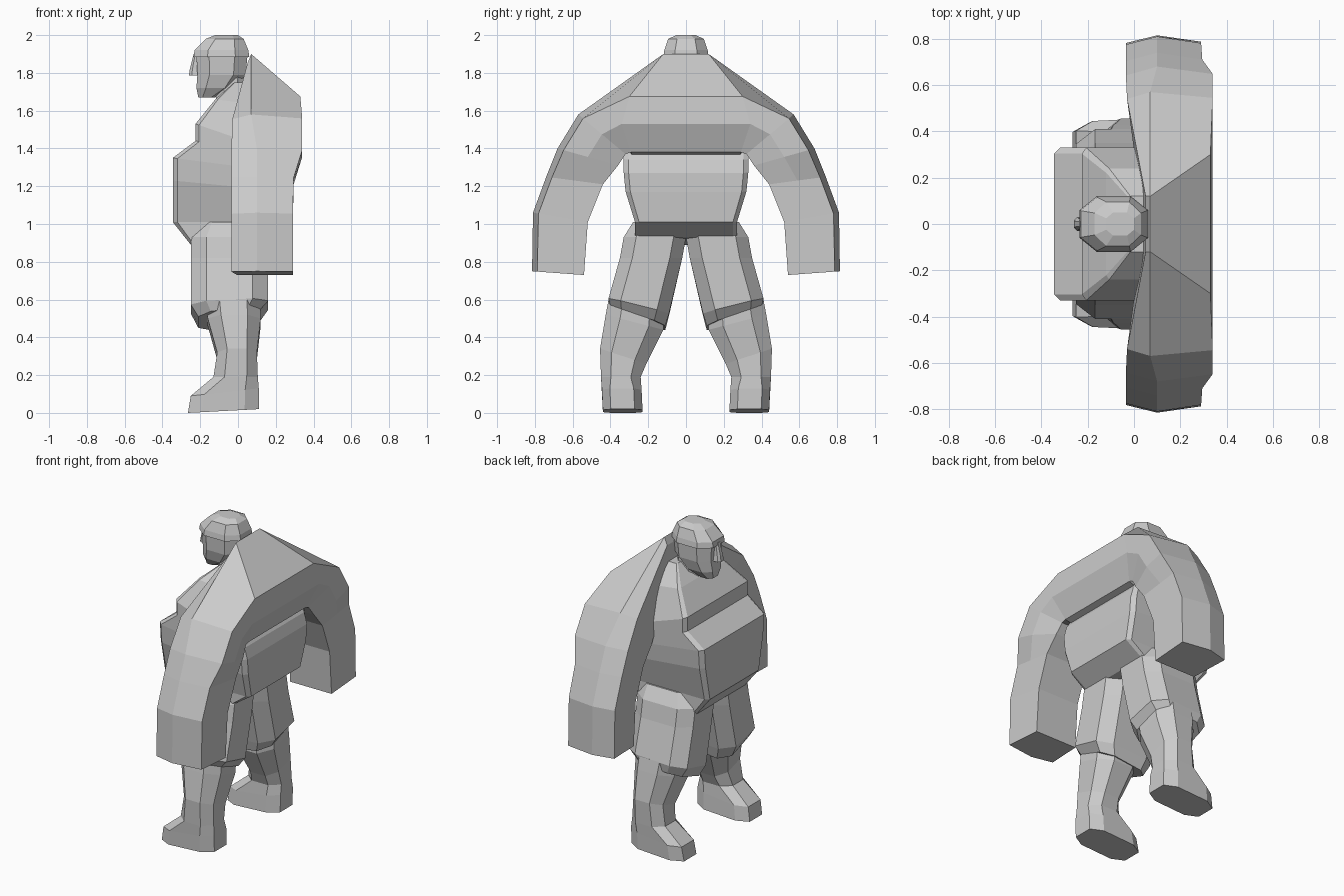
import bpy
import bmesh
from mathutils import Vector

cube = bpy.data.objects.get("Cube")
if cube:
    bpy.data.objects.remove(cube, do_unlink=True)

grey = bpy.data.materials.new("plain grey")
grey.use_nodes = True
tone = (0.6, 0.6, 0.6, 1)
grey.diffuse_color = tone
grey.node_tree.nodes["Principled BSDF"].inputs["Base Color"].default_value = tone


def loft(name, rings, mirrored=False, cap_start=True, cap_end=True):
    """Skin a list of equal-length point rings into a flat-shaded object."""
    bm = bmesh.new()
    loops = [[bm.verts.new(point) for point in ring] for ring in rings]
    count = len(loops[0])
    for first, second in zip(loops, loops[1:]):
        for i in range(count):
            j = (i + 1) % count
            bm.faces.new((first[i], first[j], second[j], second[i]))
    if cap_start:
        bm.faces.new(loops[0][::-1])
    if cap_end:
        bm.faces.new(loops[-1])
    bmesh.ops.recalc_face_normals(bm, faces=bm.faces[:])
    mesh = bpy.data.meshes.new(name)
    bm.to_mesh(mesh)
    bm.free()
    mesh.materials.append(grey)
    obj = bpy.data.objects.new(name, mesh)
    bpy.context.collection.objects.link(obj)
    if mirrored:
        mirror = obj.modifiers.new("Mirror", "MIRROR")
        mirror.use_axis = (False, True, False)
        mirror.use_clip = True
    return obj


def ring(front, back, inner, outer, z, chamfer=0.25, lean=0.0, slope=0.0):
    """Chamfered rectangle; lean raises the outer side, slope raises the back."""
    cx, cy = (front + back) / 2, (inner + outer) / 2
    rx, ry = (back - front) / 2, (outer - inner) / 2
    cut = 1 - 2 * chamfer
    corners = [(1, cut), (cut, 1), (-cut, 1), (-1, cut),
               (-1, -cut), (-cut, -1), (cut, -1), (1, -cut)]
    return [(cx + u * rx, cy + v * ry, z + lean * v + slope * u) for u, v in corners]


def arm_ring(front, middle, back, outer, inner, drop=0.0):
    """Arm section: a broad back, a ridged outer side and a narrow front."""
    outer, inner = Vector(outer), Vector(inner)

    def at(x, t):
        y, z = outer.lerp(inner, t)
        return (x, y, z)
    return [at(front + 0.03, 1), at(front, 0.12), at(middle, 0),
            at(back, 0.1), at(back, 0.5), at(back - drop, 1)]


# Coat: one shoulder and arm, mirrored across the spine
collar = [(0.0, 0.28, 1.3), (0.05, 0.12, 1.85), (0.07, 0.12, 1.9),
          (0.33, 0.3, 1.675), (0.34, 0.34, 1.53), (0.28, 0.29, 1.38)]
spine = [(x, 0, z) for x, y, z in collar]
loft("coat_and_arms", [
    spine,
    collar,
    arm_ring(-0.03, 0.07, 0.34, (0.57, 1.58), (0.32, 1.37), 0.06),
    arm_ring(-0.035, 0.1, 0.34, (0.68, 1.4), (0.36, 1.31), 0.05),
    arm_ring(-0.035, 0.1, 0.295, (0.74, 1.25), (0.44, 1.21)),
    arm_ring(-0.035, 0.1, 0.29, (0.81, 1.06), (0.52, 1.01)),
    arm_ring(-0.035, 0.1, 0.29, (0.815, 0.75), (0.54, 0.73)),
], mirrored=True, cap_start=False)

# Torso: chest, overhanging belly and flat lower back
torso_profile = [
    # front, back, half width, height, slope
    (-0.02, 0.1, 0.12, 1.75, 0),
    (-0.12, 0.2, 0.24, 1.64, -0.02),
    (-0.225, 0.24, 0.33, 1.45, -0.08),
    (-0.225, 0.26, 0.33, 1.39, -0.05),
    (-0.345, 0.28, 0.33, 1.31, -0.04),
    (-0.345, 0.28, 0.32, 1.2, -0.03),
    (-0.345, 0.27, 0.27, 1.01, 0),
    (-0.25, 0.15, 0.27, 0.91, 0.02),
]
loft("torso", [ring(f, b, -w, w, z, 0.04, slope=s) for f, b, w, z, s in torso_profile])

# Shorts: one leg, mirrored, with a tucked hem
loft("shorts", [
    ring(-0.21, 0.15, 0, 0.28, 1.01, 0.2),
    ring(-0.25, 0.16, 0, 0.33, 0.93, 0.2),
    ring(-0.25, 0.16, 0.02, 0.35, 0.82, 0.2),
    ring(-0.25, 0.16, 0.09, 0.41, 0.56, 0.2, lean=0.04, slope=0.01),
    ring(-0.21, 0.12, 0.11, 0.4, 0.5, 0.2, lean=0.05, slope=0.02),
], mirrored=True)

# Legs running down into blunt feet
loft("legs_and_feet", [
    ring(-0.17, 0.12, 0.12, 0.41, 0.55, lean=0.05),
    ring(-0.16, 0.12, 0.12, 0.425, 0.48, lean=0.04),
    ring(-0.11, 0.1, 0.21, 0.455, 0.3, lean=0.04),
    ring(-0.13, 0.105, 0.24, 0.45, 0.19),
    ring(-0.25, 0.11, 0.235, 0.445, 0.11, 0.2, slope=0.02),
    ring(-0.265, 0.11, 0.23, 0.44, 0.01, 0.2, slope=0.01),
], mirrored=True)

# Head with a cap of hair overhanging the face
loft("neck", [ring(-0.12, 0.06, -0.08, 0.08, 1.58), ring(-0.11, 0.03, -0.08, 0.08, 1.78)])
head_profile = [
    # front, back, half width, height
    (-0.21, -0.12, 0.05, 1.67),
    (-0.22, -0.02, 0.085, 1.72),
    (-0.215, 0.04, 0.105, 1.79),
    (-0.22, 0.05, 0.11, 1.89),
]
loft("head", [ring(f, b, -w, w, z) for f, b, w, z in head_profile])
hair_profile = [
    (-0.235, 0.06, 0.12, 1.885),
    (-0.23, 0.055, 0.115, 1.92),
    (-0.17, 0.03, 0.095, 1.98),
    (-0.12, 0.0, 0.05, 2.0),
]
loft("hair", [ring(f, b, -w, w, z) for f, b, w, z in hair_profile])

# Nose wedge
loft("nose", [ring(-0.26, -0.2, -0.03, 0.03, 1.785),
              ring(-0.255, -0.2, -0.025, 0.025, 1.82),
              ring(-0.235, -0.2, -0.02, 0.02, 1.9)])
